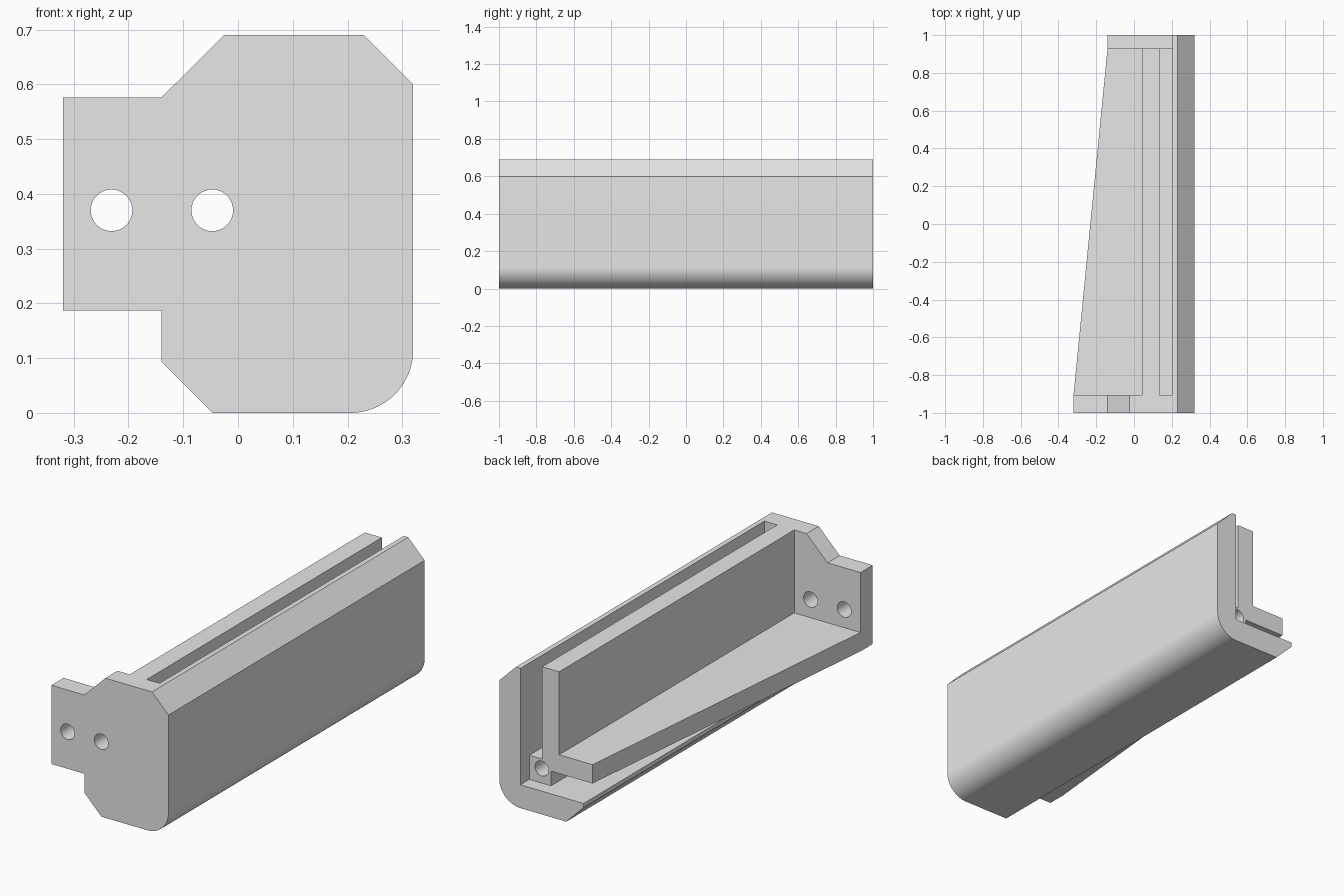
import bpy
import bmesh
from math import cos, sin, pi
from mathutils import Vector

if "Cube" in bpy.data.objects:
    bpy.data.objects.remove(bpy.data.objects["Cube"], do_unlink=True)

FRONT, PLATE_BACK, INNER_END, BACK = -1.0, -0.905, 0.93, 1.0
WALL = 0.115          # thickness of the outer shell
SHELF_LOW, SHELF_TOP = 0.187, 0.28
TOP = 0.69

grey = bpy.data.materials.new("plain_grey")
grey.use_nodes = True
grey.diffuse_color = (0.8, 0.8, 0.8, 1)
grey.node_tree.nodes["Principled BSDF"].inputs["Base Color"].default_value = (0.8, 0.8, 0.8, 1)


def prism(name, points, direction):
    """Extrude a flat loop of 3D points along a direction."""
    bm = bmesh.new()
    face = bm.faces.new([bm.verts.new(p) for p in points])
    moved = bmesh.ops.extrude_face_region(bm, geom=[face], use_keep_orig=True)
    verts = [g for g in moved["geom"] if isinstance(g, bmesh.types.BMVert)]
    bmesh.ops.translate(bm, verts=verts, vec=Vector(direction))
    bmesh.ops.recalc_face_normals(bm, faces=bm.faces)
    mesh = bpy.data.meshes.new(name)
    bm.to_mesh(mesh)
    bm.free()
    mesh.materials.append(grey)
    obj = bpy.data.objects.new(name, mesh)
    bpy.context.collection.objects.link(obj)
    return obj


def along_y(name, profile, y0, y1):
    return prism(name, [(x, y0, z) for x, z in profile], (0, y1 - y0, 0))


def rect(x0, x1, z0, z1):
    return [(x0, z0), (x1, z0), (x1, z1), (x0, z1)]


def arc(cx, cz, r, start, end, steps):
    return [(cx + r * cos(start + (end - start) * i / steps),
             cz + r * sin(start + (end - start) * i / steps)) for i in range(steps + 1)]


def hole(name, x, z, r, y0, y1):
    return along_y(name, arc(x, z, r, 0, 2 * pi, 40)[:-1], y0, y1)


# Outer side shared by the front plate and the shell
outer = ([(-0.14, 0.094), (-0.046, 0)]
         + arc(0.32 - WALL, WALL, WALL, -pi / 2, 0, 24)
         + [(0.32, 0.6), (0.23, TOP)])

# Front plate with its side tab
plate = along_y("bracket", outer + [(-0.025, TOP), (-0.14, 0.576), (-0.32, 0.576),
                                    (-0.32, SHELF_LOW), (-0.14, SHELF_LOW)],
                FRONT, PLATE_BACK)

# L-shaped shell, upright inner wall, foot and tapered shelf
start = PLATE_BACK - 0.04
shell = along_y("shell", outer + [(0.205, TOP), (0.205, WALL), (-0.14, WALL)], start, BACK)
inner_wall = along_y("inner_wall", rect(0.042, 0.135, SHELF_LOW, TOP), start, INNER_END)
foot = along_y("foot", rect(0.086, 0.22, WALL - 0.02, 0.234), start, INNER_END)
shelf = prism("shelf", [(-0.32, start, SHELF_LOW), (0.135, start, SHELF_LOW),
                        (0.135, INNER_END, SHELF_LOW), (-0.14, INNER_END, SHELF_LOW),
                        (-0.32, PLATE_BACK, SHELF_LOW)], (0, 0, SHELF_TOP - SHELF_LOW))

# Screw holes
cutters = [hole("tab_hole", -0.231, 0.37, 0.038, FRONT - 0.1, PLATE_BACK + 0.1),
           hole("plate_hole", -0.047, 0.37, 0.038, FRONT - 0.1, PLATE_BACK + 0.1),
           hole("foot_hole", 0.137, 0.187, 0.037, INNER_END - 0.3, INNER_END + 0.1)]

# Join everything into one solid and drill it
solids = [shell, inner_wall, shelf, foot]
for part in solids + cutters:
    mod = plate.modifiers.new(part.name, 'BOOLEAN')
    mod.object = part
    mod.solver = 'EXACT'
    mod.operation = 'UNION' if part in solids else 'DIFFERENCE'

bpy.context.view_layer.update()
graph = bpy.context.evaluated_depsgraph_get()
result = bpy.data.meshes.new_from_object(plate.evaluated_get(graph))
plate.modifiers.clear()
plate.data = result
for part in solids + cutters:
    bpy.data.objects.remove(part, do_unlink=True)

# One material, smooth only on the rounded corner and the holes
result.materials.clear()
result.materials.append(grey)
for poly in result.polygons:
    poly.material_index = 0
bpy.ops.object.select_all(action='DESELECT')
plate.select_set(True)
bpy.context.view_layer.objects.active = plate
bpy.ops.object.shade_smooth_by_angle(angle=pi / 6)
